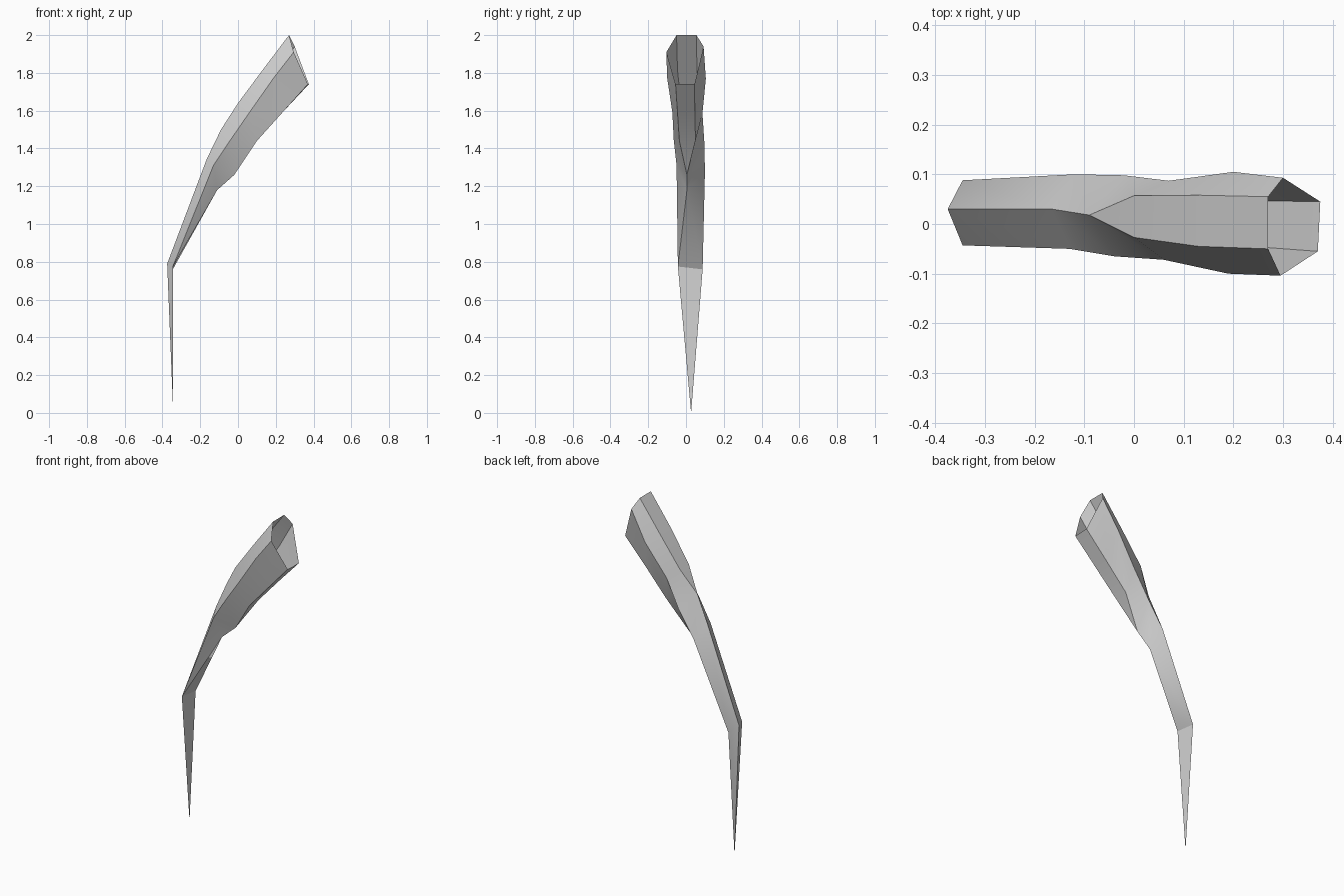
import bpy
import bmesh
import math

# Remove the default object
default_cube = bpy.data.objects.get("Cube")
if default_cube:
    bpy.data.objects.remove(default_cube, do_unlink=True)


def make_material(name, color):
    material = bpy.data.materials.new(name)
    material.use_nodes = True
    material.diffuse_color = color
    shader = next(n for n in material.node_tree.nodes if n.type == 'BSDF_PRINCIPLED')
    shader.inputs["Base Color"].default_value = color
    return material


# Rails run along the leg from the open upper end down to the pointed foot.
# Where two rails share a point, the six-sided section narrows to fewer sides.
foot = (-.343, .027, 0)
front_knee = (-.345, -.043, .775)
back_knee = (-.345, .088, .76)
upper_ridge = [(-.09, .018, 1.5), (-.165, .03, 1.345), (-.375, .03, .79), foot]
lower_ridge = [(-.02, .005, 1.26), (-.11, .005, 1.18)]

top_front = [(.27, -.05, 2), (.13, -.045, 1.815), (0, -.027, 1.64)] + upper_ridge
top_back = [(.27, .055, 2), (.13, .058, 1.815), (0, .057, 1.64)] + upper_ridge
side_front = [(.295, -.104, 1.91), (.19, -.1, 1.775), (.06, -.072, 1.59),
              (-.04, -.065, 1.445), (-.13, -.05, 1.31), front_knee, foot]
side_back = [(.3, .093, 1.94), (.2, .105, 1.77), (.07, .087, 1.585),
             (-.02, .098, 1.42), (-.12, .1, 1.27), back_knee, foot]
under_front = [(.37, -.055, 1.74), (.235, -.045, 1.59), (.1, -.035, 1.44)]
under_front += lower_ridge + [front_knee, foot]
under_back = [(.375, .045, 1.74), (.235, .047, 1.59), (.1, .05, 1.44)]
under_back += lower_ridge + [back_knee, foot]

rails = [top_front, top_back, side_back, under_back, under_front, side_front]


def loft_rails(name, rails, material):
    """Skin neighbouring rails, dropping the corners that coincide."""
    bm = bmesh.new()
    verts = {}

    def vertex(point):
        if point not in verts:
            verts[point] = bm.verts.new(point)
        return verts[point]

    for index, rail in enumerate(rails):
        neighbour = rails[(index + 1) % len(rails)]
        for step in range(len(rail) - 1):
            corners = (rail[step], neighbour[step], neighbour[step + 1], rail[step + 1])
            unique = list(dict.fromkeys(corners))
            if len(unique) > 2:
                bm.faces.new([vertex(point) for point in unique])

    bmesh.ops.recalc_face_normals(bm, faces=bm.faces[:])
    mesh = bpy.data.meshes.new(name)
    bm.to_mesh(mesh)
    bm.free()
    mesh.materials.append(material)
    leg = bpy.data.objects.new(name, mesh)
    bpy.context.collection.objects.link(leg)
    return leg


# Leg: open faceted tube, bent at the knee and tapering to a point
leg = loft_rails("jointed_leg", rails, make_material("light_grey", (.65, .65, .65, 1)))

# Smooth the gentle bends and keep the long ridges crisp
bpy.ops.object.select_all(action='DESELECT')
leg.select_set(True)
bpy.context.view_layer.objects.active = leg
bpy.ops.object.shade_smooth_by_angle(angle=math.radians(30))
